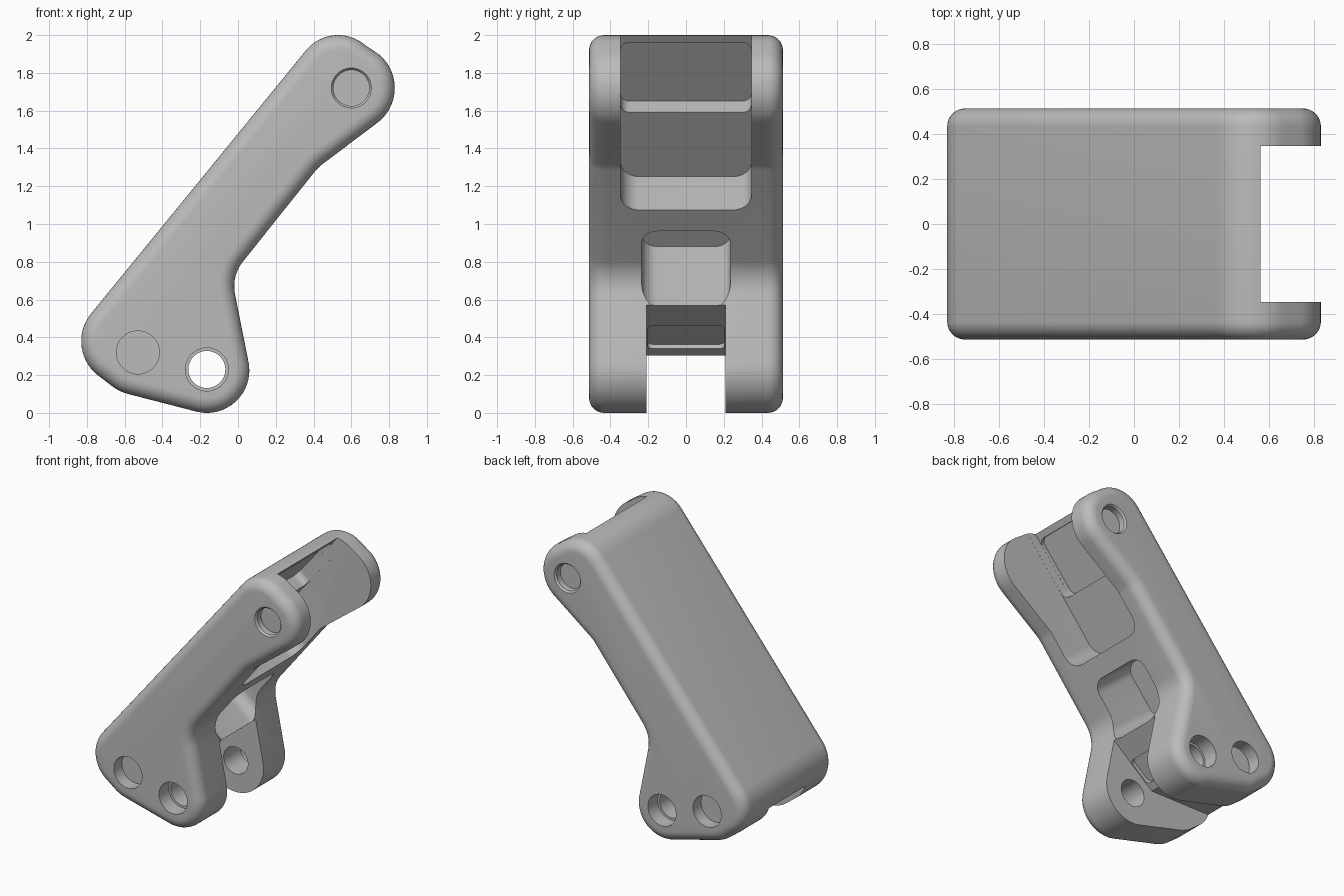
import bpy, bmesh
from math import sin, cos, radians, pi
from mathutils import Matrix, Vector

if "Cube" in bpy.data.objects:
    bpy.data.objects.remove(bpy.data.objects["Cube"])

grey = bpy.data.materials.new("plain grey")
grey.use_nodes = True
colour = (0.5, 0.5, 0.5, 1)
grey.diffuse_color = colour
grey.node_tree.nodes["Principled BSDF"].inputs["Base Color"].default_value = colour

TILT = radians(50.6)
ALONG = Vector((cos(TILT), 0, sin(TILT)))     # up the arm
INTO = Vector((sin(TILT), 0, -cos(TILT)))     # from the flat back into the arm
ORIGIN = Vector((0.36, 0, 1.92))
SIDE = Vector((0, 1, 0))
HALF, ROUND = 0.513, 0.08

# Outline arcs: centre x, centre z, radius, start and end angle, 1 convex / -1 concave
ARCS = [
    (-0.165, 0.225, 0.225, 256, 371, 1),
    (0.19, 0.67, 0.21, 191, 140.6, -1),
    (0.565, 1.155, 0.2, 140.6, 127, -1),
    (0.60, 1.72, 0.23, -53, 50.6, 1),
    (0.53, 1.78, 0.22, 50.6, 140.6, 1),
    (-0.60, 0.38, 0.23, 140.6, 230.6, 1),
    (-0.525, 0.323, 0.23, 230.6, 256, 1),
]


def make_object(name, bm):
    bmesh.ops.recalc_face_normals(bm, faces=bm.faces)
    mesh = bpy.data.meshes.new(name)
    bm.to_mesh(mesh)
    bm.free()
    mesh.materials.append(grey)
    obj = bpy.data.objects.new(name, mesh)
    bpy.context.collection.objects.link(obj)
    return obj


def loft(name, rings):
    """Skin a list of equal closed rings and cap both ends."""
    bm = bmesh.new()
    loops = [[bm.verts.new(p) for p in ring] for ring in rings]
    for low, high in zip(loops, loops[1:]):
        for i in range(len(low)):
            j = (i + 1) % len(low)
            bm.faces.new((low[i], low[j], high[j], high[i]))
    bm.faces.new(loops[0])
    bm.faces.new(loops[-1])
    return make_object(name, bm)


def outline(inset, y):
    ring = []
    for cx, cz, r, a0, a1, sign in ARCS:
        steps = max(4, int(abs(a1 - a0) / 6))
        r -= sign * inset
        for i in range(steps + 1):
            a = radians(a0 + (a1 - a0) * i / steps)
            ring.append(Vector((cx + r * cos(a), y, cz + r * sin(a))))
    return ring


# Arm body with rounded rims
rims = []
for i in range(9):
    t = pi / 2 * i / 8
    rims.append((ROUND * (1 - sin(t)), HALF - ROUND * (1 - cos(t))))
rings = [outline(d, -y) for d, y in rims[::-1]][::1]
rings = [outline(d, -y) for d, y in [(ROUND * (1 - cos(pi / 2 * i / 8)),
         HALF - ROUND * (1 - sin(pi / 2 * i / 8))) for i in range(8, -1, -1)]]
rings += [[Vector((p.x, -p.y, p.z)) for p in ring] for ring in reversed(rings)]
body = loft("linkage_arm", rings)


def cut(cutter):
    mod = body.modifiers.new("cut", "BOOLEAN")
    mod.operation = "DIFFERENCE"
    mod.solver = "EXACT"
    mod.object = cutter
    bpy.context.view_layer.objects.active = body
    bpy.ops.object.modifier_apply(modifier=mod.name)
    bpy.data.objects.remove(cutter)


def cut_pocket(a0, a1, width, radius, s0, s1, origin=ORIGIN, along=ALONG, into=INTO):
    """Cut a rounded rectangle, along the arm and across it, from depth s0 to s1."""
    corners = [(a1, 1, 0), (a0, 1, 90), (a0, -1, 180), (a1, -1, 270)]
    pts = []
    for a, side, start in corners:
        ca = a - radius if a == a1 else a + radius
        cy = side * (width - radius)
        for i in range(9):
            t = radians(start + 90 * i / 8)
            pts.append(origin + along * (ca + radius * cos(t)) + SIDE * (cy + radius * sin(t)))
    cut(loft("pocket_cutter", [[p + into * s for p in pts] for s in (s0, s1)]))


def cut_hole(x, z, sections):
    """Cut a round hole along y; sections are (y, radius)."""
    rings = []
    for y, r in sections:
        rings.append([Vector((x + r * cos(2 * pi * i / 48), y, z + r * sin(2 * pi * i / 48)))
                      for i in range(48)])
    cut(loft("hole_cutter", rings))


# Upper fork: slot, raised end lip and deeper recess
cut_pocket(-0.727, 0.6, 0.347, 0.1, 0.17, 1.0)
cut_pocket(-0.26, 0.6, 0.3465, 0.05, 0.106, 0.9)
cut_pocket(-0.287, 0.139, 0.346, 0.05, 0.076, 0.3)

# Middle pocket
cut_pocket(-1.28, -0.871, 0.235, 0.085, 0.08, 0.9)

# Lower fork: slot with a sloping roof, then a shallow recess in that roof
roof = [(-0.33, 0.305), (0.1, 0.658), (0.12, -0.1), (-0.95, -0.1), (-0.95, 0.305)]
cut(loft("slot_cutter", [[Vector((x, y, z)) for x, z in roof] for y in (-0.21, 0.21)]))
slope = Vector((0.43, 0, 0.353)).normalized()
cut_pocket(0.055, 0.245, 0.205, 0.03, -0.03, 0.05, Vector((-0.33, 0, 0.305)),
           slope, Vector((slope.z, 0, -slope.x)))

# Pin holes on both cheeks
for side in (-1, 1):
    cut_hole(-0.165, 0.23, [(side * 0.12, 0.098), (side * 0.4, 0.098),
                            (side * 0.4005, 0.114), (side * 0.6, 0.114)])
    cut_hole(-0.53, 0.32, [(side * 0.42, 0.114), (side * 0.6, 0.114)])
    cut_hole(0.60, 1.72, [(side * 0.455, 0.095), (side * 0.5, 0.095),
                          (side * 0.5131, 0.106), (side * 0.6, 0.106)])

bpy.ops.object.select_all(action="DESELECT")
body.select_set(True)
bpy.context.view_layer.objects.active = body
bpy.ops.object.shade_smooth_by_angle(angle=radians(30))
